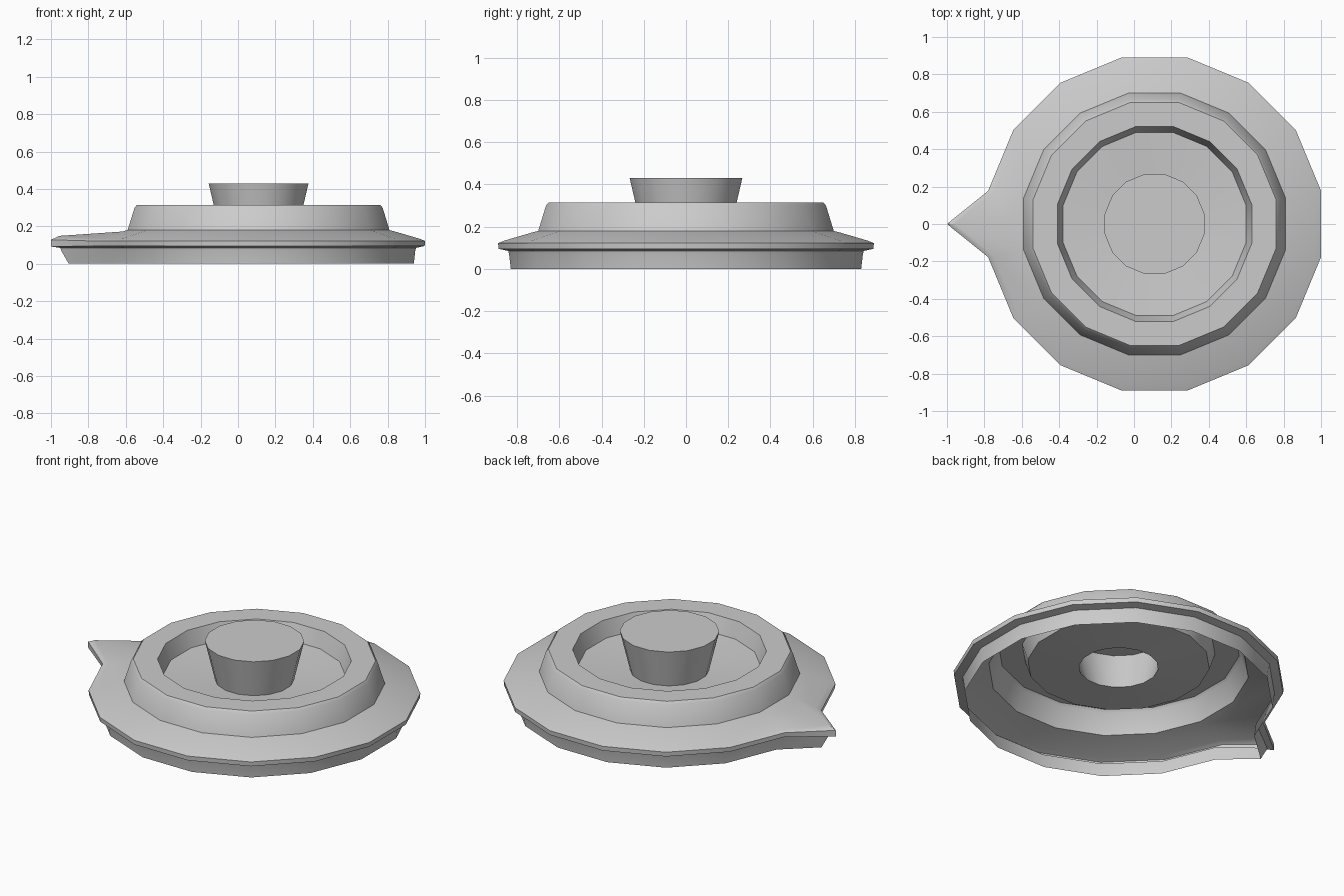
import bpy
import bmesh
import math

cube = bpy.data.objects.get("Cube")
if cube:
    bpy.data.objects.remove(cube, do_unlink=True)

SIDES = 16
CENTRE_X = 0.11
HALF = math.pi / SIDES

grey = bpy.data.materials.new("plain grey")
grey.use_nodes = True
colour = (0.6, 0.6, 0.6, 1)
grey.diffuse_color = colour
grey.node_tree.nodes["Principled BSDF"].inputs["Base Color"].default_value = colour


def ring_points(flat, z, tip=None):
    """Ring of the given flat-side distance; tip = (x, z) of the spout column."""
    radius = flat / math.cos(HALF)
    points = []
    for k in range(SIDES):
        a = HALF + 2 * HALF * k
        points.append((CENTRE_X + radius * math.cos(a), radius * math.sin(a), z))
        if k == SIDES // 2 - 1:
            tx, tz = tip or (CENTRE_X - flat, z)
            points.append((tx, 0, tz))
    return points


def lathe(name, profile, cap=False):
    bm = bmesh.new()
    rings = [[bm.verts.new(p) for p in ring_points(*step)] for step in profile]
    for low, high in zip(rings, rings[1:]):
        for i in range(len(low)):
            j = (i + 1) % len(low)
            bm.faces.new((low[i], low[j], high[j], high[i]))
    if cap:
        bm.faces.new(rings[-1])
    mesh = bpy.data.meshes.new(name)
    bm.to_mesh(mesh)
    bm.free()
    mesh.materials.append(grey)
    mesh.shade_smooth()
    mesh.set_sharp_from_angle(angle=math.radians(38))
    obj = bpy.data.objects.new(name, mesh)
    bpy.context.collection.objects.link(obj)
    return obj


# Thin open lid: skirt, rim with spout, raised collar, sunken floor
lathe("lid_shell", [
    (0.83, 0.0, (-0.905, 0.0)),
    (0.838, 0.07, (-0.945, 0.07)),
    (0.842, 0.085, (-0.95, 0.085)),
    (0.888, 0.095, (-1.0, 0.092)),
    (0.89, 0.122, (-1.0, 0.128)),
    (0.86, 0.134, (-0.955, 0.149)),
    (0.73, 0.172, (-0.67, 0.158)),
    (0.70, 0.18),
    (0.663, 0.30),
    (0.65, 0.315),
    (0.52, 0.315),
    (0.515, 0.30),
    (0.49, 0.22),
    (0.213, 0.20),
])

# Flared hollow handle, closed on top
lathe("handle_knob", [
    (0.213, 0.20),
    (0.267, 0.43),
], cap=True)
